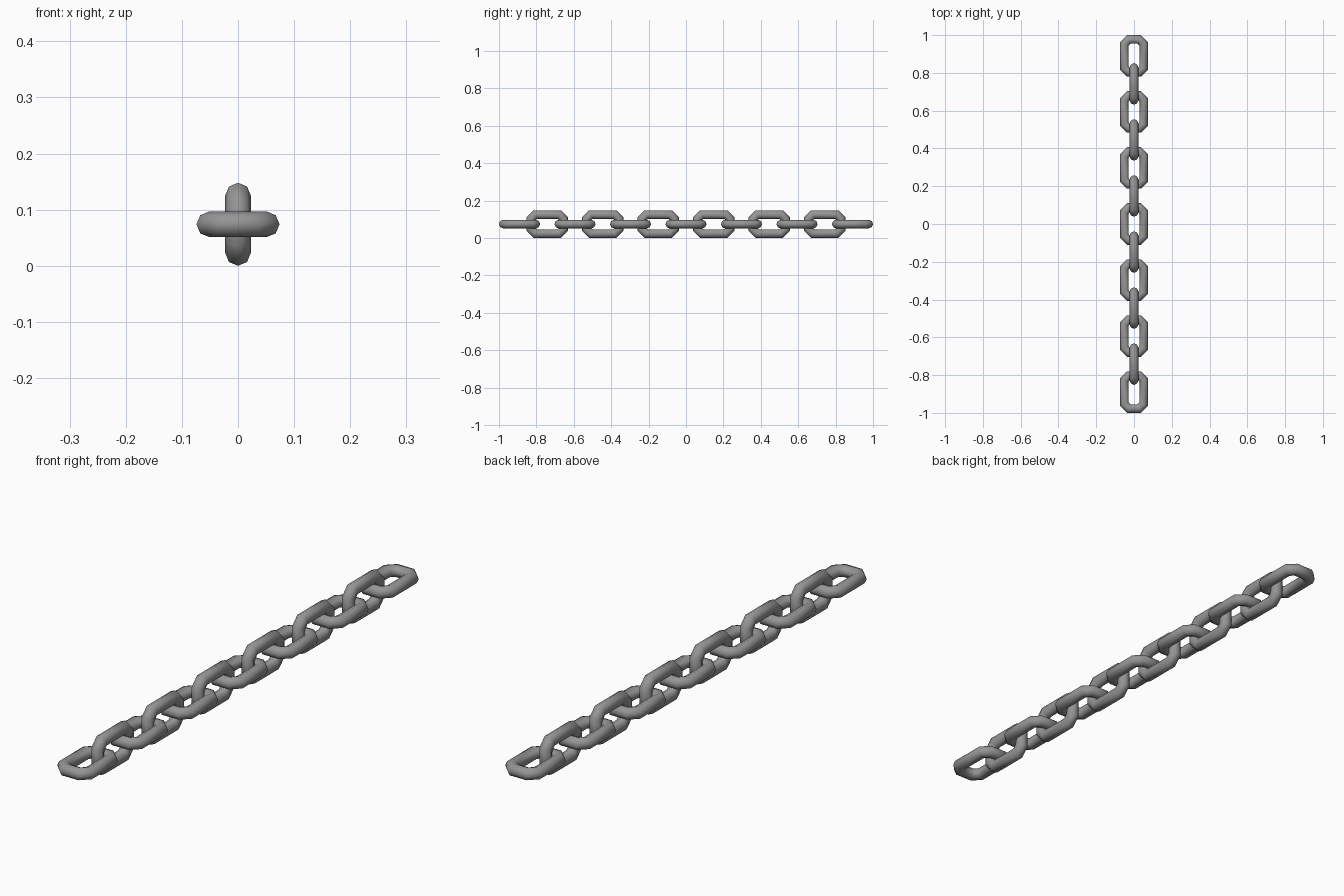
import bpy, bmesh, math
from mathutils import Vector

if "Cube" in bpy.data.objects:
    bpy.data.objects.remove(bpy.data.objects["Cube"])

R = 0.0228                    # rod radius
HALF_W, HALF_L = 0.074, 0.11  # outer half size of a link
CUT = 0.023                   # corner cut of the rod's centre line
COUNT, SIDES = 13, 8
PITCH = 2 * (1 - HALF_L) / (COUNT - 1)

steel = bpy.data.materials.new("steel grey")
steel.diffuse_color = (0.30, 0.30, 0.30, 1)
steel.use_nodes = True
steel.node_tree.nodes["Principled BSDF"].inputs["Base Color"].default_value = steel.diffuse_color


def link_mesh():
    """Closed octagonal rod swept round a rectangle with cut corners."""
    w, l = HALF_W - R, HALF_L - R
    path = [Vector(p) for p in (
        (w, -l + CUT, 0), (w, l - CUT, 0), (w - CUT, l, 0), (-w + CUT, l, 0),
        (-w, l - CUT, 0), (-w, -l + CUT, 0), (-w + CUT, -l, 0), (w - CUT, -l, 0))]
    n = len(path)
    bm = bmesh.new()
    rings = []
    for i, p in enumerate(path):
        a = (p - path[i - 1]).normalized()
        b = (path[(i + 1) % n] - p).normalized()
        t = (a + b).normalized()
        out = Vector((t.y, -t.x, 0)) / t.dot(a)   # mitred outward direction
        rings.append([bm.verts.new(p + out * R * math.cos(k * math.tau / SIDES)
                                   + Vector((0, 0, R * math.sin(k * math.tau / SIDES))))
                      for k in range(SIDES)])
    for i in range(n):
        r, s = rings[i], rings[(i + 1) % n]
        for k in range(SIDES):
            m = (k + 1) % SIDES
            bm.faces.new((r[k], s[k], s[m], r[m])).smooth = True
    bmesh.ops.recalc_face_normals(bm, faces=bm.faces)
    me = bpy.data.meshes.new("chain_link")
    bm.to_mesh(me)
    bm.free()
    me.materials.append(steel)
    return me


# Links alternate between lying flat and standing upright
mesh = link_mesh()
for i in range(COUNT):
    upright = i % 2
    ob = bpy.data.objects.new("upright_link" if upright else "flat_link", mesh)
    ob.location = (0, -1 + HALF_L + i * PITCH, HALF_W)
    ob.rotation_euler.y = math.pi / 2 if upright else 0
    bpy.context.collection.objects.link(ob)
